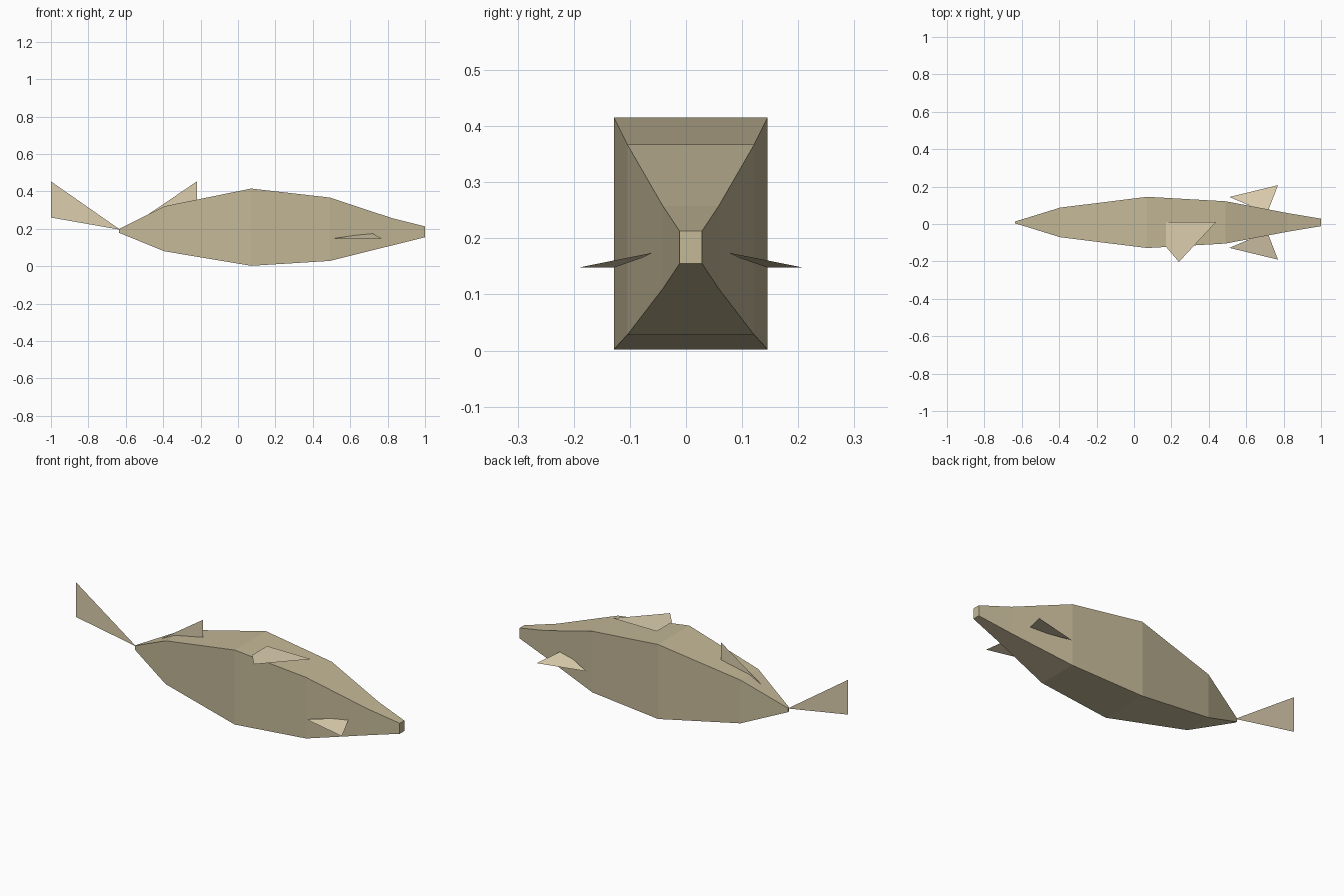
import bpy

if "Cube" in bpy.data.objects:
    bpy.data.objects.remove(bpy.data.objects["Cube"])

YC = 0.0085  # the body's mid-plane in y


def material(name, color):
    m = bpy.data.materials.new(name)
    m.diffuse_color = (*color, 1)
    m.use_nodes = True
    m.node_tree.nodes["Principled BSDF"].inputs["Base Color"].default_value = m.diffuse_color
    return m


body_mat = material("body_olive", (0.55, 0.48, 0.31))
fin_mat = material("fin_tan", (0.72, 0.62, 0.43))


def add_mesh(name, verts, faces, mat):
    me = bpy.data.meshes.new(name)
    me.from_pydata(verts, [], faces)
    me.materials.append(mat)
    me.update()
    ob = bpy.data.objects.new(name, me)
    bpy.context.collection.objects.link(ob)
    return ob


def fin(name, points):
    return add_mesh(name, points, [tuple(range(len(points)))], fin_mat)


# Body: rectangular sections lofted along x (x, half width, bottom, top)
sections = [
    (-0.635, 0.005, 0.178, 0.20),
    (-0.395, 0.079, 0.08, 0.32),
    (0.07, 0.137, 0.002, 0.415),
    (0.49, 0.113, 0.028, 0.367),
    (0.82, 0.050, 0.11, 0.258),
    (1.00, 0.020, 0.155, 0.213),
]
verts, faces = [], []
for x, w, z0, z1 in sections:
    verts += [(x, YC - w, z0), (x, YC + w, z0), (x, YC + w, z1), (x, YC - w, z1)]
for s in range(len(sections) - 1):
    for i in range(4):
        a, b = 4 * s + i, 4 * s + (i + 1) % 4
        faces.append((a, a + 4, b + 4, b)[::-1])
n = len(verts)
faces += [(3, 2, 1, 0)[::-1], (n - 4, n - 3, n - 2, n - 1)]
# outward orientation for the end caps
faces[-2] = (0, 3, 2, 1)
add_mesh("body", verts, faces, body_mat)

# Tail and rear back fin: upright sheets on the mid-plane
fin("tail_fin", [(-0.63, YC, 0.195), (-1, YC, 0.26), (-1, YC, 0.453)])
fin("rear_back_fin", [(-0.49, YC, 0.27), (-0.22, YC, 0.335), (-0.22, YC, 0.453)])

# Front back fin: folded flat over one side
fin("folded_back_fin", [(0.17, 0.012, 0.41), (0.17, -0.12, 0.41),
                        (0.24, -0.203, 0.41), (0.44, 0.012, 0.41)])

# Side fins, mirrored across the mid-plane
for side, name in ((1, "left_side_fin"), (-1, "right_side_fin")):
    pts = [(0.51, 0.136, 0.148), (0.77, 0.199, 0.148), (0.712, 0.05, 0.178)]
    pts = [(x, YC + side * y, z) for x, y, z in pts]
    fin(name, pts[::side])
